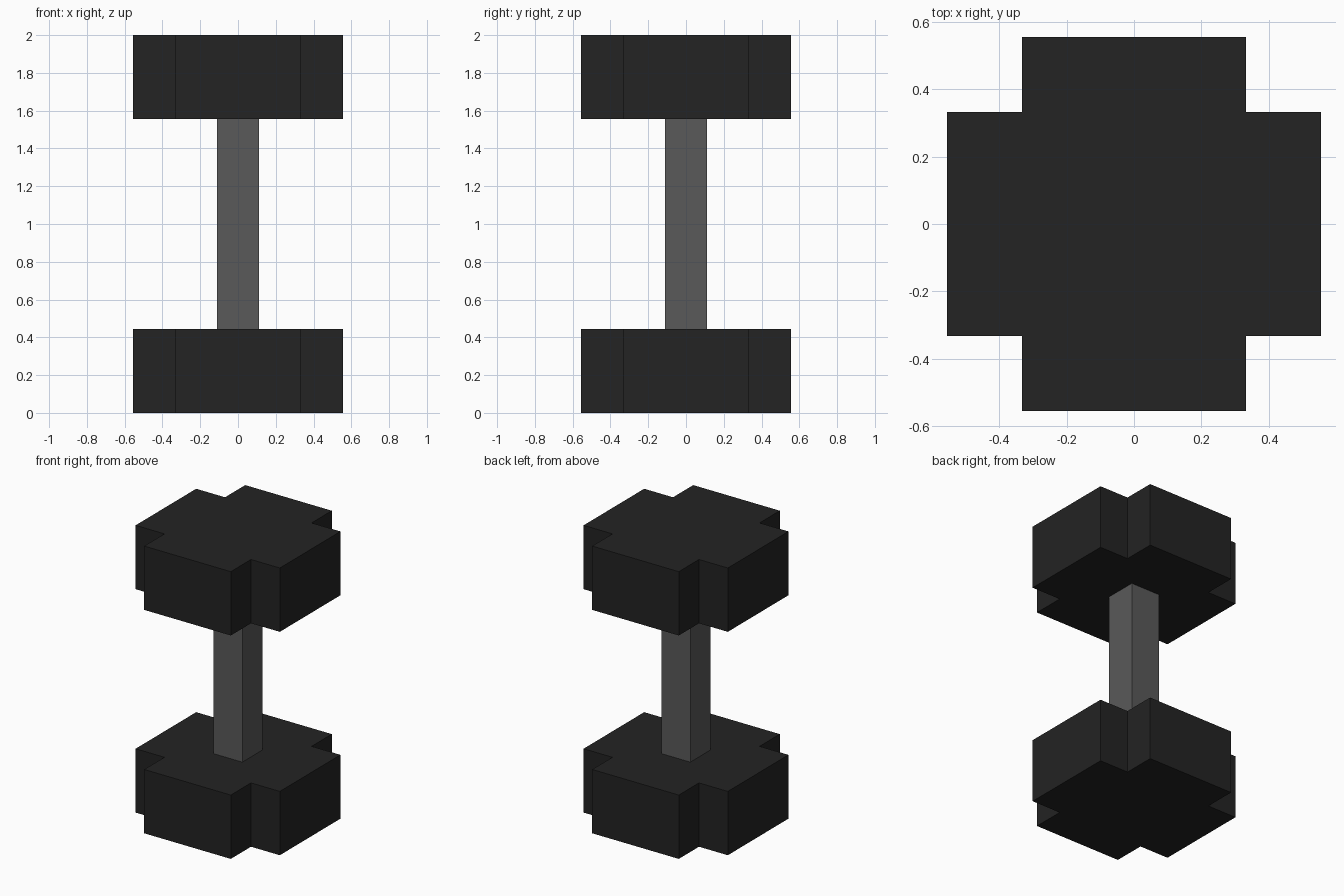
import bpy, bmesh

if "Cube" in bpy.data.objects:
    bpy.data.objects.remove(bpy.data.objects["Cube"])

U = 1 / 9                      # model grid unit
A, B = 3 * U, 5 * U            # arm half width, outer half width


def material(name, value):
    m = bpy.data.materials.new(name)
    m.diffuse_color = (value, value, value, 1)
    m.use_nodes = True
    m.node_tree.nodes["Principled BSDF"].inputs["Base Color"].default_value = m.diffuse_color
    return m


def prism(name, outline, z0, z1, mat):
    """Extrude a flat outline from z0 up to z1."""
    bm = bmesh.new()
    face = bm.faces.new([bm.verts.new((x, y, z0)) for x, y in outline])
    ext = bmesh.ops.extrude_face_region(bm, geom=[face], use_keep_orig=True)
    verts = [g for g in ext["geom"] if isinstance(g, bmesh.types.BMVert)]
    bmesh.ops.translate(bm, verts=verts, vec=(0, 0, z1 - z0))
    bmesh.ops.recalc_face_normals(bm, faces=bm.faces)
    mesh = bpy.data.meshes.new(name)
    bm.to_mesh(mesh)
    bm.free()
    mesh.materials.append(mat)
    obj = bpy.data.objects.new(name, mesh)
    bpy.context.collection.objects.link(obj)
    return obj


black = material("black weight", 0.0168)
grey = material("grey handle", 0.1)

# Plus-shaped outline: one corner turned four times
cross = []
x_axis, y_axis = (1, 0), (0, 1)
for _ in range(4):
    for a, b in ((B, A), (A, A), (A, B)):
        cross.append((a * x_axis[0] + b * y_axis[0], a * x_axis[1] + b * y_axis[1]))
    x_axis, y_axis = y_axis, (-x_axis[0], -x_axis[1])

# Weights at both ends
prism("lower_weight", cross, 0, 4 * U, black)
prism("upper_weight", cross, 14 * U, 18 * U, black)

# Square handle between them
square = [(U, U), (-U, U), (-U, -U), (U, -U)]
prism("handle", square, 4 * U, 14 * U, grey)
